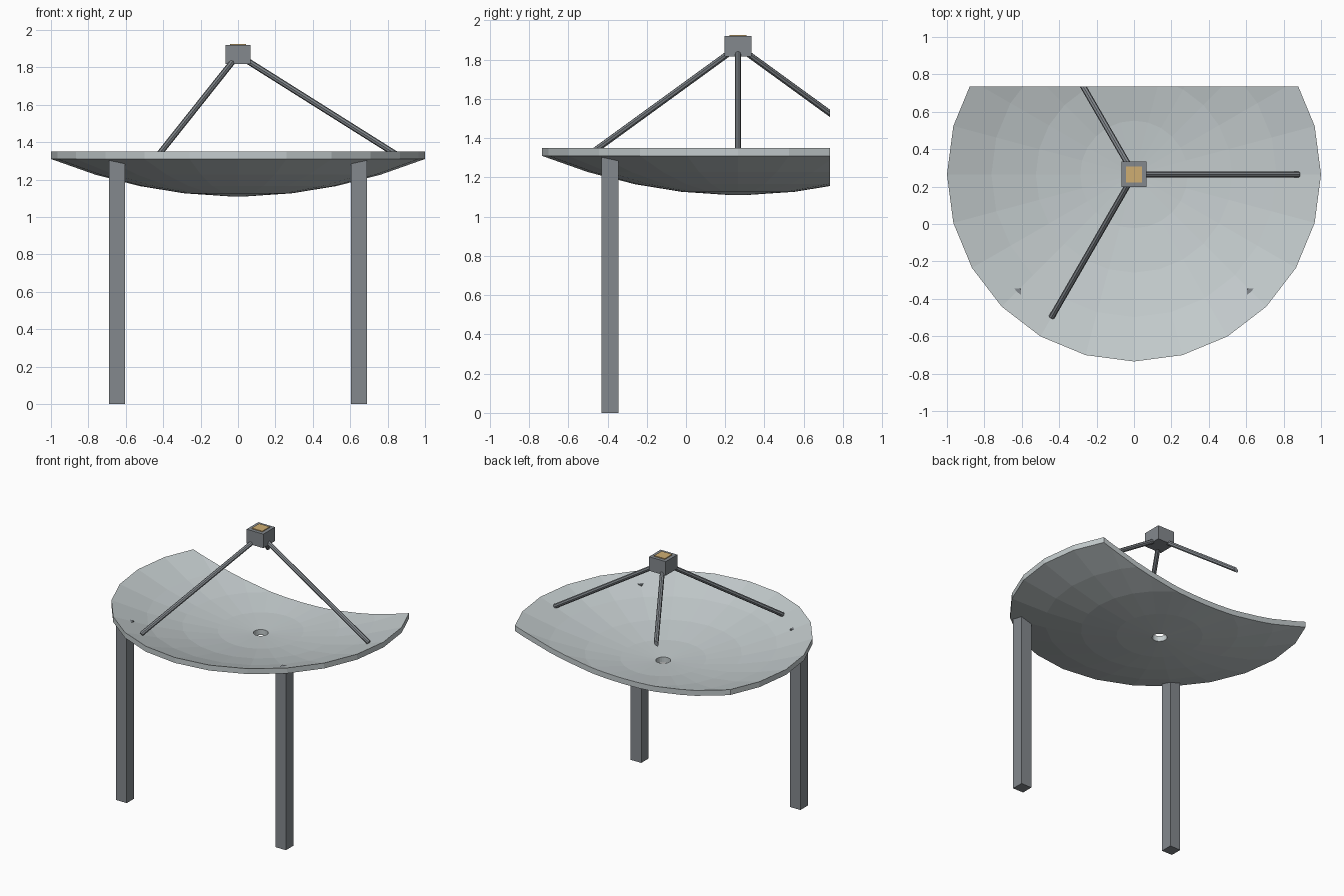
import bpy, bmesh, math
from mathutils import Vector, Matrix

cube = bpy.data.objects.get("Cube")
if cube:
    bpy.data.objects.remove(cube, do_unlink=True)

CENTRE = Vector((0, 0.265, 0))   # dish axis
CUT_Y = 0.735                    # flat back edge
SIDES = 24


def material(name, rgb):
    m = bpy.data.materials.new(name)
    m.use_nodes = True
    m.diffuse_color = (*rgb, 1)
    m.node_tree.nodes["Principled BSDF"].inputs["Base Color"].default_value = (*rgb, 1)
    return m


pale = material("pale grey", (0.55, 0.60, 0.61))
steel = material("steel grey", (0.23, 0.25, 0.27))
tan = material("tan", (0.62, 0.42, 0.17))


def finish(name, bm, mat):
    bmesh.ops.recalc_face_normals(bm, faces=bm.faces)
    mesh = bpy.data.meshes.new(name)
    bm.to_mesh(mesh)
    bm.free()
    mesh.materials.append(mat)
    ob = bpy.data.objects.new(name, mesh)
    bpy.context.collection.objects.link(ob)
    return ob


def cut_back(bm):
    """Slice off everything behind the flat back edge and cap the opening."""
    geom = bm.verts[:] + bm.edges[:] + bm.faces[:]
    bmesh.ops.bisect_plane(bm, geom=geom, plane_co=(0, CUT_Y, 0),
                           plane_no=(0, 1, 0), clear_outer=True)
    edges = [e for e in bm.edges if e.is_boundary]
    if edges:
        bmesh.ops.holes_fill(bm, edges=edges, sides=0)


def box(name, low, high, mat):
    bm = bmesh.new()
    low, high = Vector(low), Vector(high)
    bmesh.ops.create_cube(bm, size=1, matrix=Matrix.Translation((low + high) / 2)
                          @ Matrix.Diagonal((*(high - low), 1)))
    return finish(name, bm, mat)


def rod(name, start, end, radius, mat):
    bm = bmesh.new()
    d = end - start
    turn = d.to_track_quat('Z', 'Y').to_matrix().to_4x4()
    bmesh.ops.create_cone(bm, cap_ends=True, segments=8, radius1=radius, radius2=radius,
                          depth=d.length, matrix=Matrix.Translation((start + end) / 2) @ turn)
    cut_back(bm)
    return finish(name, bm, mat)


# Dish: closed parabolic profile swept round its axis, with a drain hole
radii = [0.05 + 0.95 * i / 4 for i in range(5)]
profile = [(r, 1.11 + 0.2 * r * r) for r in radii]
profile += [(r, z + 0.04) for r, z in reversed(profile)]
bm = bmesh.new()
rings = []
for i in range(SIDES):
    a = math.tau * i / SIDES
    rings.append([bm.verts.new(CENTRE + Vector((r * math.cos(a), r * math.sin(a), z)))
                  for r, z in profile])
for i in range(SIDES):
    a, b = rings[i], rings[(i + 1) % SIDES]
    for j in range(len(profile)):
        k = (j + 1) % len(profile)
        bm.faces.new((a[j], b[j], b[k], a[k]))
cut_back(bm)
finish("dish", bm, pale)

# Support legs
for side, x in (("left", 0.648), ("right", -0.648)):
    box(side + "_leg", (x - 0.043, -0.43, 0), (x + 0.043, -0.344, 1.31), steel)

# Receiver box held over the dish, with its top plate
c = CENTRE
box("receiver_box", c + Vector((-0.068, -0.068, 1.817)), c + Vector((0.068, 0.068, 1.92)), steel)
box("receiver_plate", c + Vector((-0.043, -0.043, 1.918)), c + Vector((0.043, 0.043, 1.926)), tan)

# Three struts, the rear one ending at the flat back edge
for name, degrees in (("left_strut", 0), ("rear_strut", 120), ("front_strut", 240)):
    a = math.radians(degrees)
    out = Vector((math.cos(a), math.sin(a), 0))
    rod(name, CENTRE + out * 0.02 + Vector((0, 0, 1.854)),
        CENTRE + out * 0.88 + Vector((0, 0, 1.313)), 0.016, steel)
